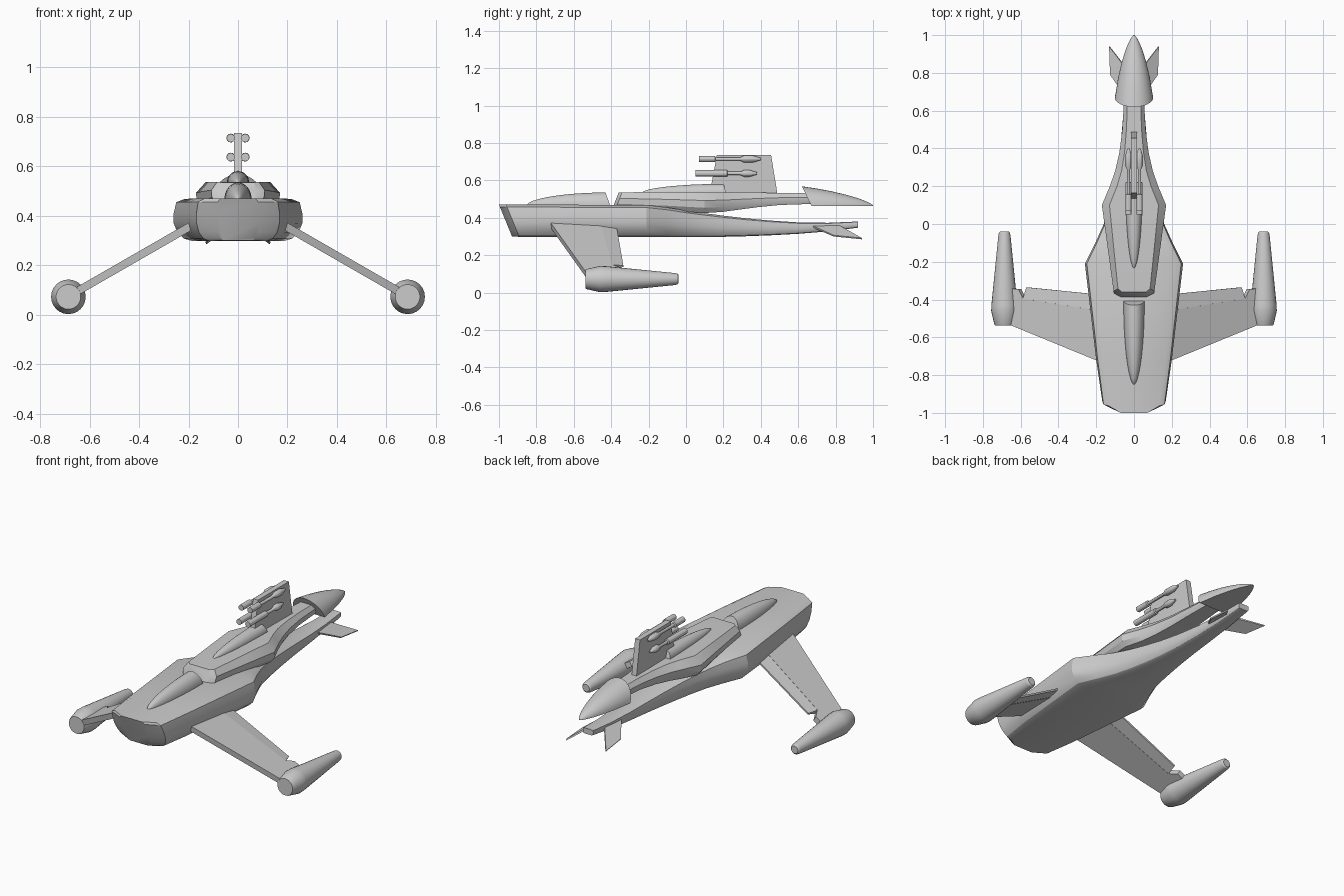
import bpy, bmesh, math
from mathutils import Vector

if "Cube" in bpy.data.objects:
    bpy.data.objects.remove(bpy.data.objects["Cube"])


def finish(name, bm, mirror=False, angle=28):
    bmesh.ops.recalc_face_normals(bm, faces=bm.faces)
    me = bpy.data.meshes.new(name)
    bm.to_mesh(me)
    bm.free()
    me.shade_smooth()
    me.set_sharp_from_angle(angle=math.radians(angle))
    ob = bpy.data.objects.new(name, me)
    bpy.context.collection.objects.link(ob)
    if mirror:
        ob.modifiers.new("mirror", 'MIRROR').use_mirror_merge = False
    return ob


def loft(name, rings, mirror=False, angle=28):
    """Skin a list of equal-length closed rings and cap both ends."""
    bm = bmesh.new()
    vs = [[bm.verts.new(p) for p in r] for r in rings]
    n = len(vs[0])
    for a, b in zip(vs, vs[1:]):
        for i in range(n):
            j = (i + 1) % n
            bm.faces.new((a[i], a[j], b[j], b[i]))
    bm.faces.new(vs[0])
    bm.faces.new(vs[-1])
    return finish(name, bm, mirror, angle)


def section(prof, y, w, wt, z0, z1, slant=0):
    """Symmetric section: prof holds (width fraction, height fraction), top corner first."""
    half = [(wt, z1)] + [(w * a, z0 + (z1 - z0) * b) for a, b in prof]
    pts = half + [(-x, z) for x, z in reversed(half)]
    return [(x, y + slant * (z1 - z), z) for x, z in pts]


def dome(y, w, h, z, slant=0, top=0, n=16):
    """Upper half ellipse with a flat base."""
    out = []
    for i in range(n + 1):
        t = math.pi * i / n
        hz = h * math.sin(t)
        out.append((w * math.cos(t), y + slant * max(0, top - hz), z + hz))
    return out


def tube(name, cx, cz, stations, n=20, mirror=True):
    rings = [[(cx + r * math.cos(2 * math.pi * i / n), y, cz + r * math.sin(2 * math.pi * i / n))
              for i in range(n)] for y, r in stations]
    return loft(name, rings, mirror, 25)


def plate(name, pts, normal, mirror=True):
    """Thick polygon; each point is (x, y, z, half thickness)."""
    nrm = Vector(normal).normalized()
    rings = [[Vector(p[:3]) + nrm * p[3] * s for p in pts] for s in (1, -1)]
    return loft(name, rings, mirror)


# lower hull: blunt slanted nose, broad shoulders, long tapering tail
HULL = [(.96, .92), (1, .66), (1, .42), (.94, .2), (.84, .06), (.7, 0)]
hull = [(-1, .085, .07, .30, .47, .41), (-.962, .168, .135, .298, .47, .41),
        (-.72, .2, .165, .298, .47, 0), (-.21, .26, .215, .297, .468, 0),
        (-.1, .205, .165, .297, .455, 0), (0, .16, .125, .297, .438, 0),
        (.1, .13, .1, .297, .424, 0), (.2, .107, .08, .298, .411, 0),
        (.32, .085, .063, .301, .397, 0), (.45, .068, .05, .306, .385, 0),
        (.6, .055, .04, .314, .375, 0), (.76, .044, .032, .327, .373, 0),
        (.92, .034, .025, .347, .38, 0)]
loft("lower_hull", [section(HULL, *r) for r in hull])

# upper deck: overhangs the tail
DECK = [(1, .6), (.98, .25), (.85, 0)]
deck = [(-.36, .072, .065, .455, .535, -.4), (-.342, .108, .085, .455, .536, -.4),
        (-.1, .143, .11, .44, .537, 0), (.1, .17, .13, .425, .537, 0),
        (.2, .128, .09, .432, .536, 0), (.28, .1, .066, .443, .535, 0),
        (.38, .077, .05, .456, .534, 0), (.5, .062, .04, .468, .533, 0),
        (.7, .05, .033, .475, .53, 0)]
loft("upper_deck", [section(DECK, *r) for r in deck])


# bullet-shaped canopies
def canopy(name, y0, y1, w, h, z, slant):
    rings = []
    for i in range(11):
        t = i / 10
        f = max(.03, math.sin(t * math.pi / 2) ** .9)
        y = y0 + (y1 - y0) * (1 - math.cos(t * math.pi / 2)) ** .85
        rings.append(dome(y, w * f, h * f, z, slant if i == 10 else 0, h))
    loft(name, rings, angle=40)


canopy("front_canopy", -.85, -.43, .055, .068, .467, .35)
canopy("rear_canopy", -.235, .2, .045, .047, .534, .3)

# rear hood: half cone with flat underside and slanted mouth
hood = [dome(.62, .102, .105, .463, .48, .105)]
for y, w, h in ((.70, .096, .093), (.78, .083, .078), (.86, .064, .059),
                (.93, .042, .038), (.98, .019, .017), (1, .004, .004)):
    hood.append(dome(y, w, h, .463))
loft("rear_hood", hood, angle=40)

# dorsal fin
plate("dorsal_fin", [(0, .125, .52, .016), (0, .165, .735, .016),
                     (0, .455, .735, .016), (0, .49, .52, .016)], (1, 0, 0), False)

# four guns on the fin
for name, z, y0, y1, y2, y3 in (("upper_gun", .714, .07, .155, .29, .4),
                                ("lower_gun", .637, .05, .22, .29, .38)):
    tube(name, .029, z, [(y0, .017), (y1, .017), (y1 + .003, .009), (y2, .009),
                         (y2 + .02, .018), (y3 - .04, .018), (y3, .006)], 12)


# drooping wings with thinner trailing flaps
def wing_point(x, y, t):
    return (x, y, .353 - .575 * (x - .2), t)


UP = (.575, 0, 1)
plate("wing", [wing_point(*p) for p in (
    (.16, -.735, .016), (.66, -.53, .016), (.66, -.34, .016), (.605, -.345, .016),
    (.58, -.395, .016), (.16, -.462, .016))], UP)
plate("wing_flap", [wing_point(*p) for p in (
    (.16, -.465, .015), (.582, -.397, .015), (.568, -.335, .005), (.16, -.376, .005))], UP)

# wingtip pods
tube("wing_pod", .686, .072, [(-.538, .05), (-.53, .054), (-.46, .07), (-.43, .069),
                              (-.06, .032), (-.047, .029), (-.04, .022)], 24)

# small swept tail fins
plate("tail_fin", [(.03, .655, .362, .006), (.125, .79, .303, .004),
                   (.13, .94, .288, .004), (.03, .81, .36, .006)], (.55, 0, 1))
